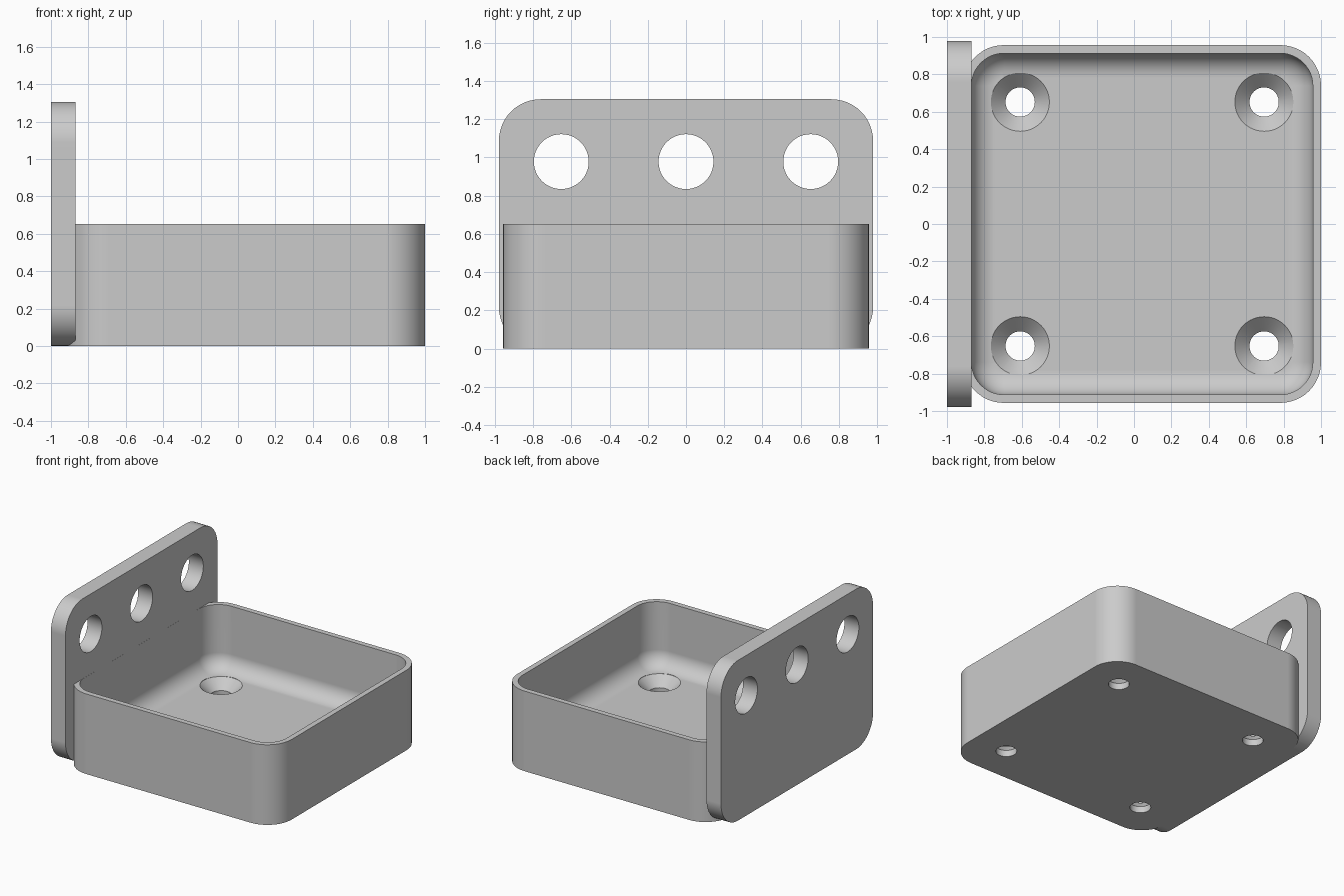
import bpy, bmesh, math
from mathutils import Vector

UNIT = 2 / 46          # 46 design units span the longest side
STEPS = 12             # segments per rounded corner

if "Cube" in bpy.data.objects:
    bpy.data.objects.remove(bpy.data.objects["Cube"], do_unlink=True)

grey = bpy.data.materials.new("light_grey")
grey.use_nodes = True
grey.diffuse_color = (0.6, 0.6, 0.6, 1)
grey.node_tree.nodes["Principled BSDF"].inputs["Base Color"].default_value = (0.6, 0.6, 0.6, 1)


def outline(u, v, half_u, half_v, radius):
    """Rounded rectangle, or a circle when the radius equals both halves."""
    points = []
    for corner, (su, sv) in enumerate([(1, 1), (-1, 1), (-1, -1), (1, -1)]):
        for i in range(STEPS + 1):
            a = (corner + i / STEPS) * math.pi / 2
            points.append((u + su * (half_u - radius) + radius * math.cos(a),
                           v + sv * (half_v - radius) + radius * math.sin(a)))
    return points


def loft(name, layers, along_x=False):
    """Closed solid through (level, outline) layers, stacked along z or x."""
    bm = bmesh.new()
    rings = []
    for level, points in layers:
        rings.append([bm.verts.new(Vector((level, u, v) if along_x else (u, v, level)) * UNIT)
                      for u, v in points])
    for low, high in zip(rings, rings[1:]):
        for i in range(len(low)):
            j = (i + 1) % len(low)
            bm.faces.new((low[i], low[j], high[j], high[i]))
    bm.faces.new(rings[0][::-1])
    bm.faces.new(rings[-1])
    bmesh.ops.remove_doubles(bm, verts=bm.verts, dist=1e-5)
    bmesh.ops.recalc_face_normals(bm, faces=bm.faces)
    mesh = bpy.data.meshes.new(name)
    bm.to_mesh(mesh)
    bm.free()
    mesh.materials.append(grey)
    obj = bpy.data.objects.new(name, mesh)
    bpy.context.collection.objects.link(obj)
    return obj


def combine(target, tool, operation):
    tool.hide_render = True
    mod = target.modifiers.new(operation.lower(), "BOOLEAN")
    mod.operation, mod.solver, mod.object = operation, "EXACT", tool
    bpy.context.view_layer.objects.active = target
    bpy.ops.object.modifier_apply(modifier=mod.name)
    bpy.data.objects.remove(tool, do_unlink=True)


# Tray body
bracket = loft("tray_with_mounting_plate",
               [(z, outline(1, 0, 22, 22, 5)) for z in (0, 15)])

# Upright mounting plate with rounded corners
plate = loft("mounting_plate",
             [(x, outline(0, 15, 22.5, 15, 5)) for x in (-23, -20)], along_x=True)
combine(bracket, plate, "UNION")

# Tray cavity with a filleted floor edge
fillet, floor, half = 3, 3, 20.99
layers = []
for i in range(STEPS + 1):
    a = i / STEPS * math.pi / 2
    inset = fillet * (1 - math.sin(a))
    size = half - inset
    layers.append((floor + fillet * (1 - math.cos(a)), outline(1, 0, size, size, 4 - inset)))
layers.append((18, outline(1, 0, half, half, 4)))
combine(bracket, loft("cavity_cutter", layers), "DIFFERENCE")

# Countersunk screw holes in the floor
for x in (-14, 16):
    for y in (-15, 15):
        profile = [(-1, 1.8), (1.2, 1.8), (3, 3.6), (6, 3.6)]
        hole = loft("screw_cutter", [(z, outline(x, y, r, r, r)) for z, r in profile])
        combine(bracket, hole, "DIFFERENCE")

# Round holes through the plate
for y in (-15, 0, 15):
    hole = loft("plate_hole_cutter",
                [(x, outline(y, 22.5, 3.3, 3.3, 3.3)) for x in (-25, -18)], along_x=True)
    combine(bracket, hole, "DIFFERENCE")

# Smooth curves, crisp edges
bpy.ops.object.select_all(action="DESELECT")
bracket.select_set(True)
bpy.context.view_layer.objects.active = bracket
bpy.ops.object.shade_smooth_by_angle(angle=math.radians(30))
weighted = bracket.modifiers.new("weighted_normals", "WEIGHTED_NORMAL")
weighted.keep_sharp = True
